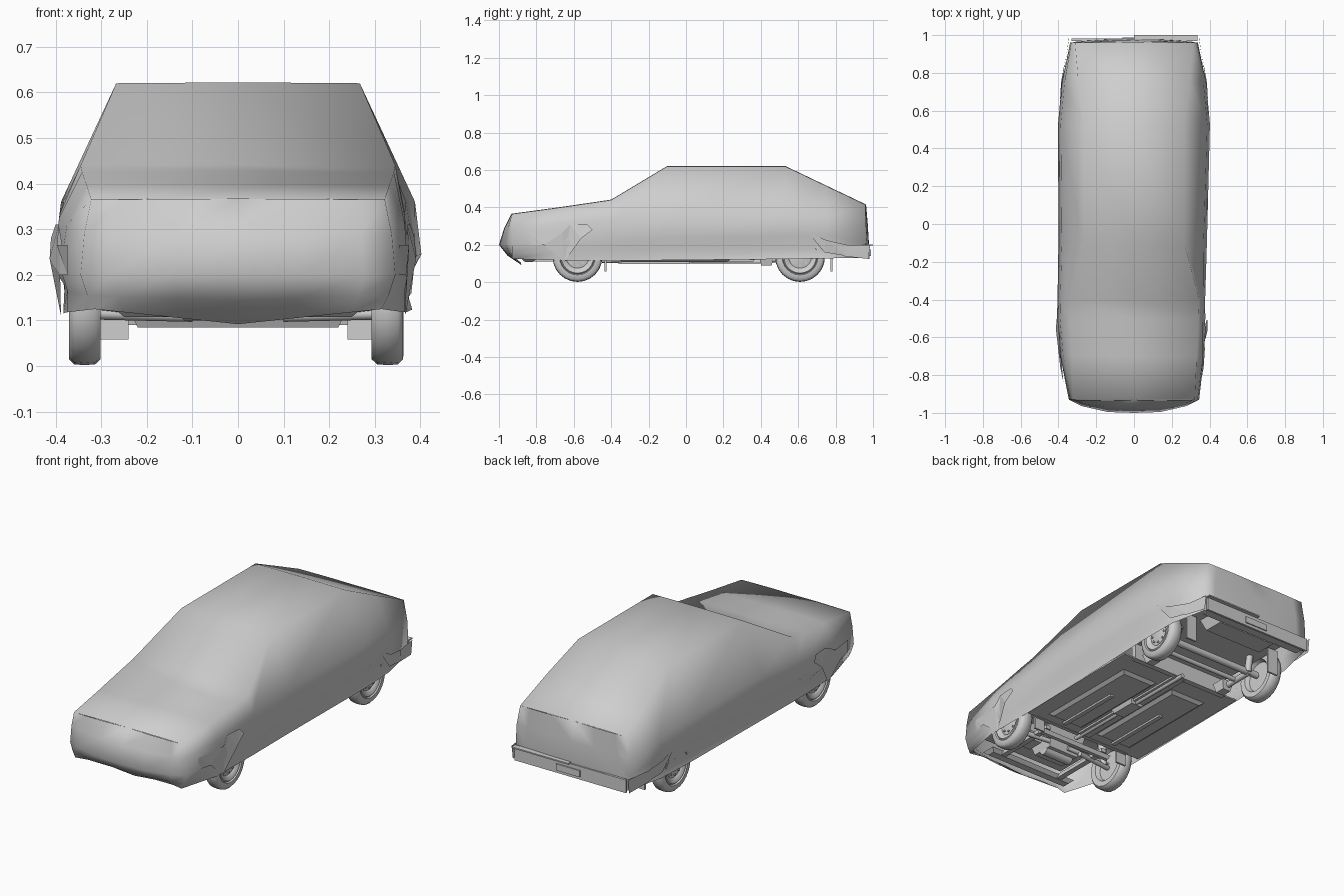
import bpy, bmesh, math
from mathutils import Matrix, Vector

if "Cube" in bpy.data.objects:
    bpy.data.objects.remove(bpy.data.objects["Cube"])

grey = bpy.data.materials.new("light_grey")
grey.diffuse_color = (0.62, 0.62, 0.62, 1)
grey.use_nodes = True
grey.node_tree.nodes["Principled BSDF"].inputs["Base Color"].default_value = grey.diffuse_color


def finish(name, bm, angle=None):
    me = bpy.data.meshes.new(name)
    bmesh.ops.recalc_face_normals(bm, faces=bm.faces)
    bm.to_mesh(me)
    bm.free()
    me.materials.append(grey)
    ob = bpy.data.objects.new(name, me)
    bpy.context.collection.objects.link(ob)
    if angle:
        bpy.ops.object.select_all(action='DESELECT')
        ob.select_set(True)
        bpy.context.view_layer.objects.active = ob
        bpy.ops.object.shade_smooth_by_angle(angle=math.radians(angle))
    return ob


def box(name, x0, x1, y0, y1, z0, z1, taper=0.0):
    """Axis-aligned box; taper shrinks the underside."""
    bm = bmesh.new()
    lo = [bm.verts.new(p) for p in ((x0 + taper, y0 + taper, z0), (x1 - taper, y0 + taper, z0),
                                    (x1 - taper, y1 - taper, z0), (x0 + taper, y1 - taper, z0))]
    hi = [bm.verts.new(p) for p in ((x0, y0, z1), (x1, y0, z1), (x1, y1, z1), (x0, y1, z1))]
    bm.faces.new(lo)
    bm.faces.new(hi)
    for i in range(4):
        j = (i + 1) % 4
        bm.faces.new((lo[i], lo[j], hi[j], hi[i]))
    return finish(name, bm)


def pair(name, x0, x1, *rest, **kw):
    box(name + "_right", x0, x1, *rest, **kw)
    box(name + "_left", -x1, -x0, *rest, **kw)


def plate(name, pts, right=1.0):
    """Thin sheet, made on both sides."""
    for s, side in ((right, "right"), (-1, "left")):
        bm = bmesh.new()
        f = bm.faces.new([bm.verts.new((s * x, y, z)) for x, y, z in pts])
        bmesh.ops.triangulate(bm, faces=[f])
        finish(name + "_" + side, bm)


def tube(name, a, b, r, seg=10):
    a, b = Vector(a), Vector(b)
    d = b - a
    m = Matrix.Translation((a + b) / 2) @ d.to_track_quat('Z', 'Y').to_matrix().to_4x4()
    bm = bmesh.new()
    bmesh.ops.create_cone(bm, cap_ends=True, segments=seg, radius1=r, radius2=r,
                          depth=d.length, matrix=m)
    finish(name, bm, 40)


# Body shell: y, right-side width factor, half section (x, z) as
# sill, tuck, waist, belt, top edge
SECTIONS = [
    (-0.93, 1.0, [(.315, .125), (.33, .155), (.345, .20), (.337, .29), (.322, .365)]),
    (-0.70, .95, [(.374, .118), (.374, .165), (.390, .215), (.375, .31), (.332, .396)]),
    (-0.50, .925, [(.383, .116), (.380, .178), (.408, .215), (.392, .325), (.342, .425)]),
    (-0.40, .93, [(.382, .115), (.372, .185), (.405, .23), (.39, .335), (.345, .44)]),
    (-0.10, .965, [(.382, .118), (.366, .185), (.40, .24), (.382, .36), (.267, .62)]),
    (0.53, 1.0, [(.382, .124), (.366, .178), (.402, .245), (.388, .36), (.267, .62)]),
    (0.75, 1.0, [(.376, .128), (.358, .18), (.382, .25), (.368, .345), (.295, .515)]),
    (0.96, 1.0, [(.33, .13), (.33, .17), (.338, .21), (.333, .31), (.312, .415)]),
]
bm = bmesh.new()
rings = []
for y, k, half in SECTIONS:
    right = [(max(x * k, min(x, .366)), z) for x, z in half[:4]] + half[4:]
    pts = right + [(0, half[-1][1] + .002)] + [(-x, z) for x, z in reversed(half)]
    rings.append([bm.verts.new((x, y, z)) for x, z in pts])
for a, b in zip(rings, rings[1:]):
    for i in range(len(a) - 1):
        bm.faces.new((a[i], a[i + 1], b[i + 1], b[i]))


def end_cap(section, y_mid, drop):
    """Bulged end skin joining the left and right edges of an end section."""
    y, _, half = section
    rows = []
    for (w, z), ym, dz in zip(half, y_mid, drop):
        row = []
        for t in (-1, -.8, -.4, 0, .4, .8, 1):
            k = 1 - abs(t) ** 3
            row.append(bm.verts.new((t * w, y + (ym - y) * k, z + dz * (1 - abs(t)))))
        rows.append(row)
    for a, b in zip(rows, rows[1:]):
        for i in range(6):
            bm.faces.new((a[i], a[i + 1], b[i + 1], b[i]))


end_cap(SECTIONS[0], (-.88, -.955, -1, -.972, -.934), (-.033, -.012, 0, 0, .002))
end_cap(SECTIONS[-1], (.965, .972, .978, .972, .963), (0, 0, 0, 0, .002))
bmesh.ops.remove_doubles(bm, verts=bm.verts, dist=.006)
finish("body_shell", bm, 100)

# Valance under the nose
box("front_valance", -.27, .27, -.88, -.80, .108, .125, taper=.02)

# Loose front arch panels and rear quarter sheets
plate("front_arch_panel", [(.374, -.84, .265), (.397, -.66, .265), (.393, -.62, .31),
                           (.400, -.53, .31), (.410, -.50, .28), (.413, -.56, .235),
                           (.388, -.65, .11), (.390, -.76, .20), (.374, -.84, .20)], .945)
plate("rear_arch_sheet", [(.392, .65, .27), (.386, .75, .225), (.366, .86, .20),
                          (.366, .86, .14), (.380, .74, .16)])
plate("rear_quarter_sheet", [(.368, .82, .20), (.345, .985, .20), (.345, .975, .125),
                             (.366, .84, .14)])

# Rear bumper: thin skin with a half-width ledge
box("rear_bumper", -.33, .33, .970, .982, .125, .195)
box("rear_bumper_ledge", 0, .335, .97, 1.0, .196, .203)
box("rear_number_plate", -.06, .08, .981, .988, .14, .175)

# Wheels: lathed tyre and dished rim, with hub bolts
PROFILE = [(.022, .026), (.060, .018), (.066, .026), (.086, .032), (.092, .026), (.096, .034),
           (.120, .033), (.131, .022), (.133, 0), (.131, -.024), (.120, -.036),
           (.090, -.034), (.080, -.01), (.02, -.01)]


def wheel(name, cx, cy, s):
    bm = bmesh.new()
    n = 24
    loops = []
    for i in range(n):
        a = 2 * math.pi * i / n
        loops.append([bm.verts.new((cx + s * px, cy + r * math.cos(a), .135 + r * math.sin(a)))
                      for r, px in PROFILE])
    for i in range(n):
        a, b = loops[i], loops[(i + 1) % n]
        for j in range(len(PROFILE) - 1):
            bm.faces.new((a[j], a[j + 1], b[j + 1], b[j]))
    bm.faces.new([l[0] for l in loops])
    bm.faces.new([l[-1] for l in loops])
    finish(name, bm, 50)
    for i in range(8):
        a = 2 * math.pi * i / 8
        y, z = cy + .045 * math.cos(a), .135 + .045 * math.sin(a)
        tube(name + "_bolt", (cx + s * .015, y, z), (cx + s * .027, y, z), .006, 6)


for s, side in ((1, "right"), (-1, "left")):
    wheel("front_wheel_" + side, s * .333 - .004, -.58, s)
    wheel("rear_wheel_" + side, s * .333 - .004, .61, s)
    # Suspension arms, struts and trailing arms
    tube("front_arm_" + side, (s * .10, -.55, .11), (s * .31, -.58, .115), .013)
    tube("front_strut_" + side, (s * .28, -.58, .12), (s * .26, -.57, .30), .022)
    tube("drive_shaft_" + side, (s * .06, -.60, .15), (s * .31, -.58, .135), .012)
    tube("trailing_arm_" + side, (s * .24, .42, .12), (s * .25, .62, .13), .016)
    tube("rear_damper_" + side, (s * .24, .62, .13), (s * .23, .66, .27), .018)

# Floor pan, tunnel and ribs
box("floor_pan", -.378, .366, -.42, .36, .122, .130)
pair("floor_tray", .05, .27, -.36, .24, .108, .123, taper=.02)
pair("floor_rib", .15, .175, -.36, .02, .098, .109)
box("tunnel", -.035, .035, -.40, .36, .112, .123)
tube("exhaust_pipe", (.01, -.45, .115), (.01, .40, .11), .011)
box("exhaust_box", -.035, .05, -.12, .04, .10, .122, taper=.01)

# Rear underside: upper floor, axle, tank and tail box
box("rear_upper_floor", -.29, .29, .36, .95, .205, .213)
box("rear_crossmember", -.30, .30, .34, .37, .118, .21)
pair("trailing_arm_bracket", .20, .27, .39, .47, .09, .14, taper=.012)
tube("rear_axle", (-.31, .61, .135), (.31, .61, .135), .018)
tube("rear_link", (-.24, .52, .125), (.24, .52, .125), .012)
box("tail_box", -.20, .20, .76, .92, .145, .21, taper=.025)
box("tail_panel", -.31, .31, .92, .965, .13, .137)

# Front underside: bay cover, subframe, engine and gearbox
box("front_upper_floor", -.28, .28, -.92, -.42, .235, .243)
box("front_bulkhead", -.30, .30, -.43, -.41, .12, .24)
box("front_subframe", -.23, .23, -.50, -.46, .085, .105, taper=.01)
pair("subframe_rail", .17, .20, -.82, -.46, .11, .13)
box("engine_block", -.16, .08, -.76, -.58, .125, .235, taper=.03)
box("gearbox", .08, .19, -.73, -.60, .13, .21, taper=.02)
tube("sump", (-.12, -.66, .13), (.05, -.66, .13), .03, 12)

# Mud flaps behind every wheel
pair("front_mud_flap", .24, .302, -.435, -.425, .058, .125)
pair("rear_mud_flap", .24, .302, .772, .782, .058, .20)
